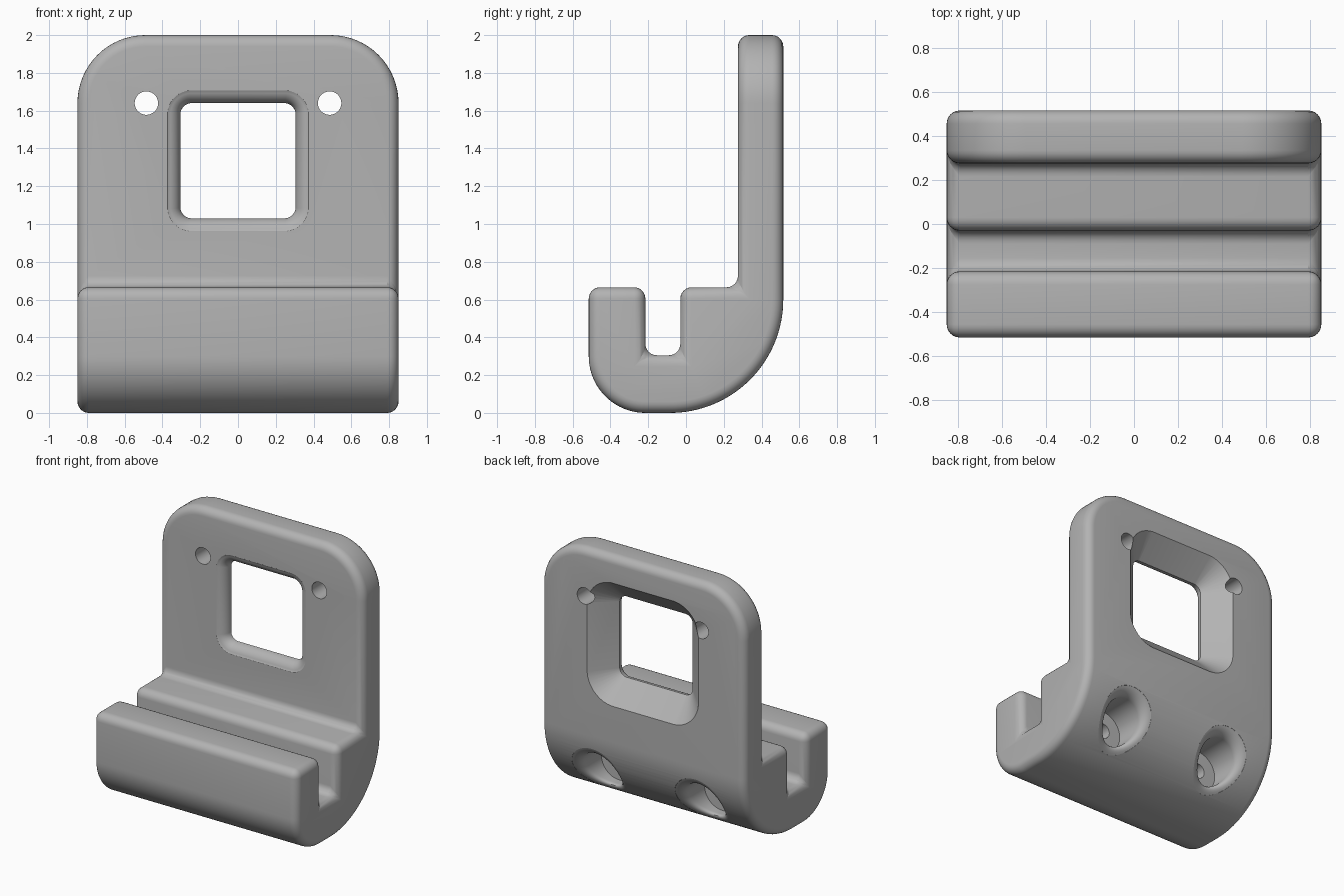
import bpy, bmesh
from math import sin, cos, pi, radians, sqrt

if "Cube" in bpy.data.objects:
    bpy.data.objects.remove(bpy.data.objects["Cube"])

WIDTH = 0.85            # half width of the bracket
BACK, FRONT = 0.515, 0.275   # back and front planes of the plate
BIG = 0.6               # radius of the large rear curve
EDGE = 0.06             # edge rounding


def arc(cy, cz, r, start, end, n):
    steps = [radians(start + (end - start) * i / n) for i in range(n + 1)]
    return [(cy + r * cos(a), cz + r * sin(a)) for a in steps]


def make_object(name, bm):
    bmesh.ops.recalc_face_normals(bm, faces=bm.faces[:])
    mesh = bpy.data.meshes.new(name)
    bm.to_mesh(mesh)
    bm.free()
    obj = bpy.data.objects.new(name, mesh)
    bpy.context.collection.objects.link(obj)
    return obj


def rear_surface(z):
    return BACK if z >= BIG else BACK - BIG + sqrt(BIG ** 2 - (BIG - z) ** 2)


def cutter(name, cx, cz, half, rad, stations, n=10):
    """Loft of rounded squares along y; each station is (outward offset, y or y(z))."""
    bm = bmesh.new()
    loops = []
    for d, y in stations:
        loop = []
        for k in range(4):
            sx, sz = ((1, 1), (-1, 1), (-1, -1), (1, -1))[k]
            for i in range(n):
                a = pi / 2 * (k + (i + 0.5) / n)
                x = cx + sx * (half - rad) + (rad + d) * cos(a)
                z = cz + sz * (half - rad) + (rad + d) * sin(a)
                loop.append(bm.verts.new((x, y(z) if callable(y) else y, z)))
        loops.append(loop)
    for a, b in zip(loops, loops[1:]):
        for i in range(len(a)):
            j = (i + 1) % len(a)
            bm.faces.new((a[i], a[j], b[j], b[i]))
    bm.faces.new(loops[0])
    bm.faces.new(loops[-1])
    obj = make_object(name, bm)
    obj.hide_render = True
    return obj


# Hook-shaped side profile, extruded across the width
profile = [(BACK, 2), (FRONT, 2), (FRONT, 0.665), (-0.03, 0.665), (-0.03, 0.305),
           (-0.215, 0.305), (-0.215, 0.665), (-BACK, 0.665)]
profile += arc(-0.215, 0.3, 0.3, 180, 270, 20)
profile += arc(BACK - BIG, BIG, BIG, 270, 360, 32)
bm = bmesh.new()
face = bm.faces.new([bm.verts.new((-WIDTH, y, z)) for y, z in profile])
extruded = bmesh.ops.extrude_face_region(bm, geom=[face])["geom"]
bmesh.ops.translate(bm, vec=(2 * WIDTH, 0, 0),
                    verts=[v for v in extruded if isinstance(v, bmesh.types.BMVert)])

# Large round corners at the top of the plate
corners = [e for e in bm.edges if all(v.co.z > 1.99 for v in e.verts)
           and abs(e.verts[0].co.x - e.verts[1].co.x) < 0.01]
bmesh.ops.bevel(bm, geom=corners, offset=0.36, segments=16, profile=0.5, affect='EDGES')
body = make_object("hook_bracket", bm)

# Soft edges all round
soft = body.modifiers.new("soft_edges", 'BEVEL')
soft.width, soft.segments = EDGE, 6
soft.limit_method, soft.angle_limit = 'ANGLE', radians(30)
soft.use_clamp_overlap = False

# Window: rounded front lip, narrow throat, flare to the back
lip = 0.08
steps = [radians(80 - 10 * i) for i in range(9)]
window = [(lip, 0.1), (lip, FRONT - 0.01)]
window += [(lip * (1 - cos(a)), FRONT + lip * (1 - sin(a))) for a in steps]
window += [(0.16, BACK), (0.16, 0.7)]
cutters = [cutter("window_cutter", 0, 1.335, 0.305, 0.06, window)]

# Mounting holes and rear counterbores on both sides
flare = 0.07
bore = [(0, 0.18)]
for a in reversed(steps):
    bore.append((flare * (1 - cos(a)),
                 lambda z, a=a: rear_surface(z) - flare * (1 - sin(a))))
bore += [(flare, lambda z: rear_surface(z) + 0.02), (flare, 0.7)]
for side, sx in (("left", 1), ("right", -1)):
    cutters.append(cutter(side + "_mount_hole_cutter", sx * 0.485, 1.64, 0.062, 0.062,
                          [(0, 0.1), (0, 0.7)]))
    cutters.append(cutter(side + "_counterbore_cutter", sx * 0.43, 0.29, 0.15, 0.15, bore))
    cutters.append(cutter(side + "_screw_hole_cutter", sx * 0.43, 0.29, 0.055, 0.055,
                          [(0, 0.0), (0, 0.25)]))

for c in cutters:
    cut = body.modifiers.new(c.name, 'BOOLEAN')
    cut.operation, cut.solver, cut.object = 'DIFFERENCE', 'EXACT', c

# Bake the modifiers, drop the cutters and smooth
bpy.ops.object.select_all(action='DESELECT')
body.select_set(True)
bpy.context.view_layer.objects.active = body
for m in [m.name for m in body.modifiers]:
    bpy.ops.object.modifier_apply(modifier=m)
for c in cutters:
    bpy.data.objects.remove(c)
bpy.ops.object.shade_smooth_by_angle(angle=radians(30))

grey = bpy.data.materials.new("plain_grey")
grey.use_nodes = True
colour = (0.45, 0.45, 0.45, 1)
grey.diffuse_color = colour
grey.node_tree.nodes["Principled BSDF"].inputs["Base Color"].default_value = colour
body.data.materials.clear()
body.data.materials.append(grey)
